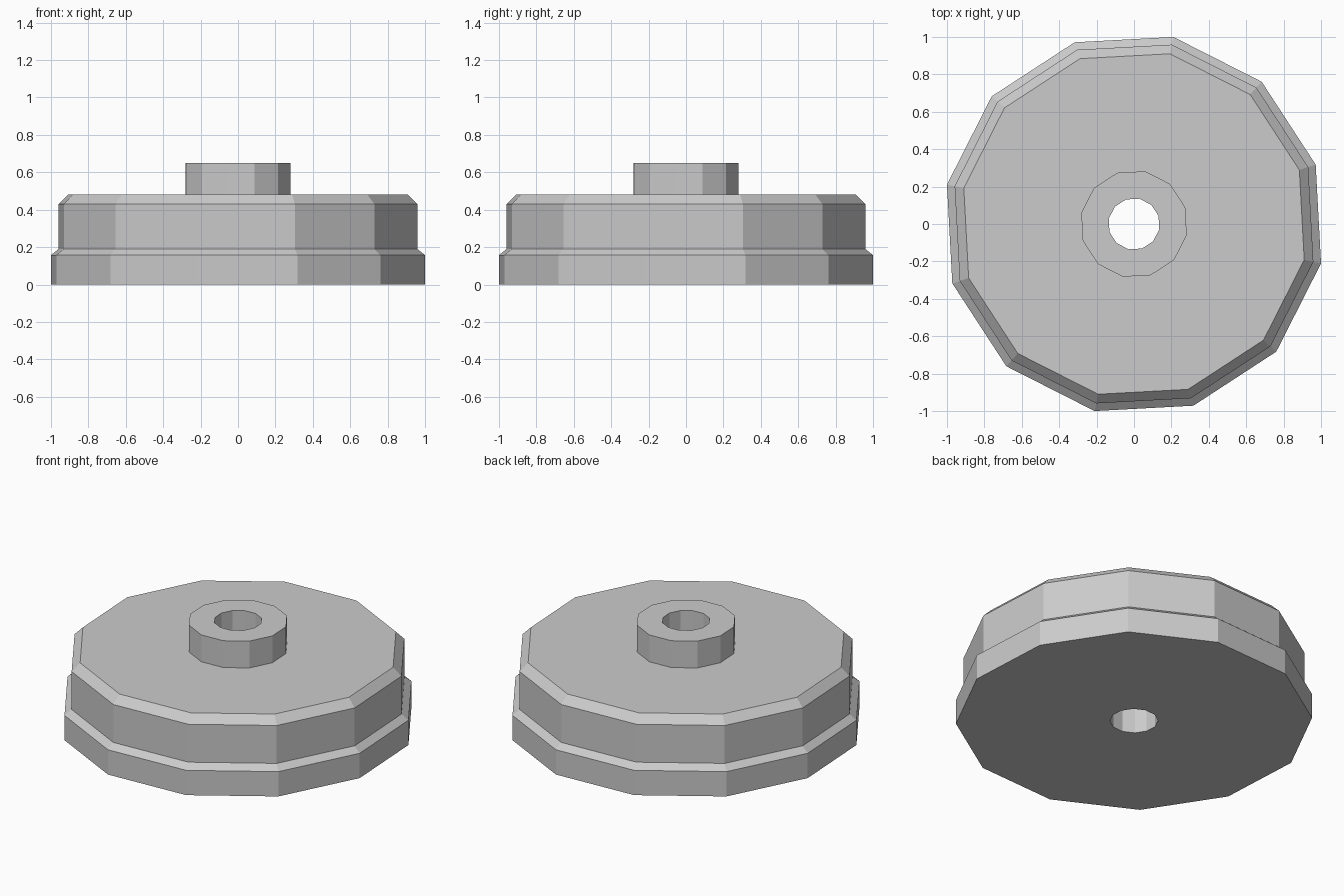
import bpy, bmesh, math

if "Cube" in bpy.data.objects:
    bpy.data.objects.remove(bpy.data.objects["Cube"])

SIDES = 12
TURN = math.radians(18.1)

grey = bpy.data.materials.new("light_grey")
grey.diffuse_color = (0.6, 0.6, 0.6, 1)
grey.use_nodes = True
grey.node_tree.nodes["Principled BSDF"].inputs["Base Color"].default_value = grey.diffuse_color


def lathe(name, profile):
    """Sweep a closed (radius, z) profile around z with flat facets."""
    bm = bmesh.new()
    rings = []
    for r, z in profile:
        rings.append([bm.verts.new((r * math.cos(TURN + i * math.tau / SIDES),
                                    r * math.sin(TURN + i * math.tau / SIDES), z))
                      for i in range(SIDES)])
    for a, b in zip(rings, rings[1:] + rings[:1]):
        for i in range(SIDES):
            j = (i + 1) % SIDES
            bm.faces.new((a[i], a[j], b[j], b[i]))
    bmesh.ops.recalc_face_normals(bm, faces=bm.faces)
    mesh = bpy.data.meshes.new(name)
    bm.to_mesh(mesh)
    bm.free()
    mesh.materials.append(grey)
    obj = bpy.data.objects.new(name, mesh)
    bpy.context.collection.objects.link(obj)
    return obj


# stepped, chamfered wheel with raised hub and through bore
lathe("stepped_wheel", [
    (0.138, 0.0), (1.022, 0.0), (1.022, 0.157),   # base flange
    (0.98, 0.19), (0.98, 0.43), (0.93, 0.48),     # upper drum
    (0.288, 0.48), (0.288, 0.65), (0.138, 0.65),  # hub
])
